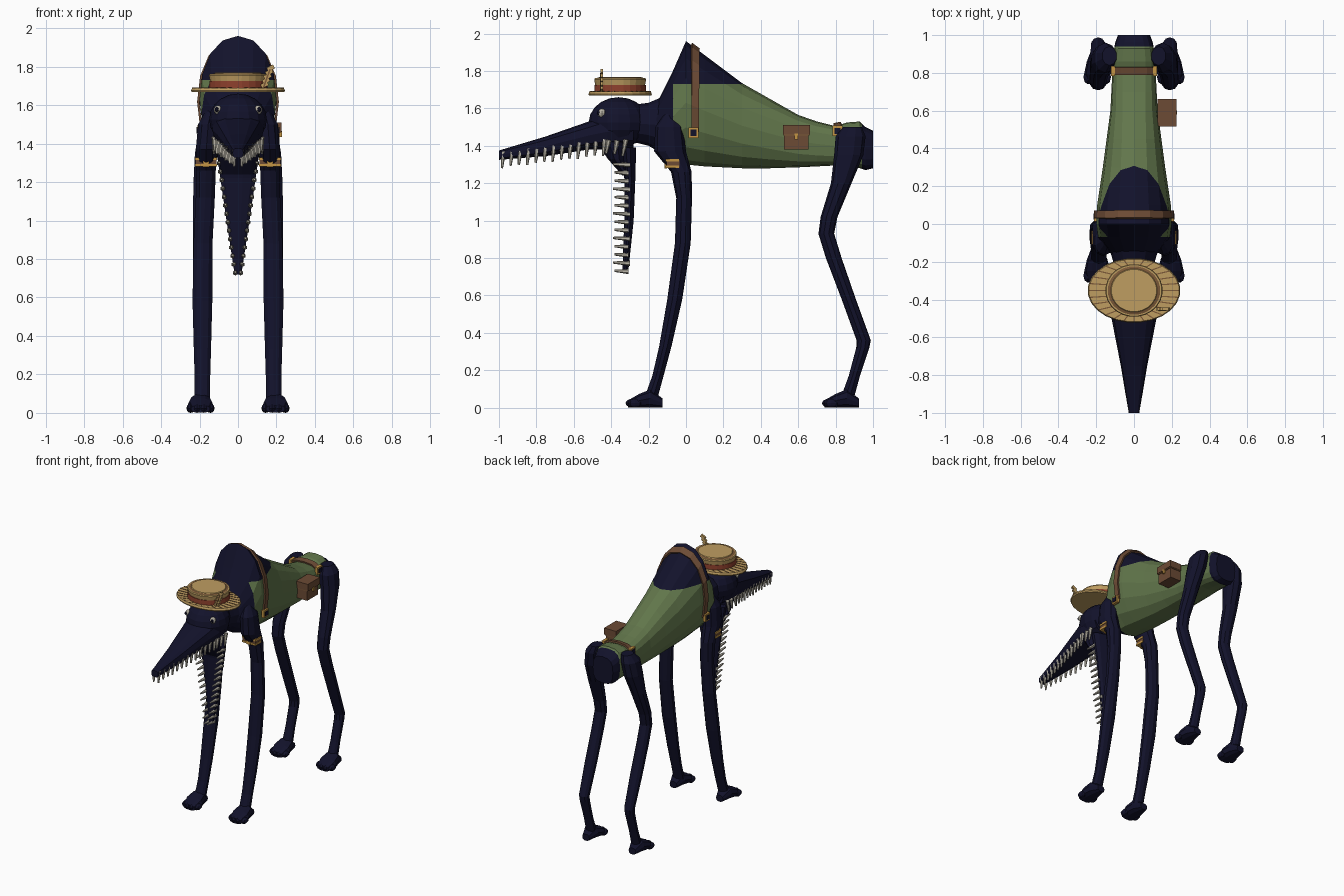
import bpy, bmesh
from math import sin, cos, pi, radians, copysign
from mathutils import Vector, Matrix

if "Cube" in bpy.data.objects:
    bpy.data.objects.remove(bpy.data.objects["Cube"])


def material(name, *rgb):
    mat = bpy.data.materials.new(name)
    mat.use_nodes = True
    mat.diffuse_color = (*rgb, 1)
    mat.node_tree.nodes["Principled BSDF"].inputs["Base Color"].default_value = (*rgb, 1)
    return mat


NAVY = material("dark navy fur", .006, .006, .024)
GREEN = material("green vest", .12, .18, .07)
STRAW = material("straw", .52, .34, .12)
DARK_STRAW = material("dark straw", .2, .1, .04)
RED = material("red ribbon", .26, .05, .025)
LEATHER = material("brown leather", .15, .07, .035)
GOLD = material("gold", .55, .3, .06)
IVORY = material("ivory", .48, .45, .38)


def finish(name, bm, *mats):
    bmesh.ops.recalc_face_normals(bm, faces=bm.faces)
    mesh = bpy.data.meshes.new(name)
    bm.to_mesh(mesh)
    bm.free()
    for mat in mats:
        mesh.materials.append(mat)
    obj = bpy.data.objects.new(name, mesh)
    bpy.context.scene.collection.objects.link(obj)
    return obj


def loft(rings, closed=True):
    """Skin a row of equal point rings; closed rings also get end caps."""
    bm = bmesh.new()
    rows = [[bm.verts.new(p) for p in ring] for ring in rings]
    n = len(rows[0])
    for a, b in zip(rows, rows[1:]):
        for i in range(n if closed else n - 1):
            j = (i + 1) % n
            bm.faces.new((a[i], a[j], b[j], b[i]))
    if closed:
        bm.faces.new(rows[0])
        bm.faces.new(rows[-1])
    return bm


def tube(name, rings, mat, n=10):
    """Upright tube from level ellipses (x, y, z, x radius, y radius)."""
    turn = [2 * pi * (i + .5) / n for i in range(n)]
    return finish(name, loft([[(x + rx * cos(t), y + ry * sin(t), z) for t in turn]
                              for x, y, z, rx, ry in rings]), mat)


def section(ring, angles, x=0, grow=0):
    """Rounded cross-section facing y: (y, half width, bottom, top, roundness)."""
    y, w, low, high, e = ring
    mid, h = (low + high) / 2, (high - low) / 2
    bend = lambda v: copysign(abs(v) ** e, v) if abs(v) > 1e-6 else 0
    return [(x + (w + grow) * bend(cos(t)), y, mid + (h + grow) * bend(sin(t))) for t in angles]


def circle(n):
    return [2 * pi * i / n for i in range(n)]


def box(name, centre, size, mat, spin=0, axis="Z"):
    bm = bmesh.new()
    place = Matrix.Translation(centre) @ Matrix.Rotation(spin, 4, axis) @ Matrix.Diagonal((*size, 1))
    bmesh.ops.create_cube(bm, size=1, matrix=place)
    return finish(name, bm, mat)


def ball(name, centre, size, mat, n=8):
    bm = bmesh.new()
    place = Matrix.Translation(centre) @ Matrix.Diagonal((*size, 1))
    bmesh.ops.create_uvsphere(bm, u_segments=n, v_segments=n // 2 + 2, radius=1, matrix=place)
    return finish(name, bm, mat)


# Humped body, cut cleanly where the vest begins and ends
BODY = [(-.19, .09, 1.40, 1.60, 1), (-.15, .13, 1.36, 1.64, 1), (-.07, .19, 1.31, 1.8, .95),
        (0, .2, 1.3, 1.96, .95), (.1, .195, 1.29, 1.885, .95), (.3, .165, 1.28, 1.735, .9),
        (.45, .145, 1.28, 1.65, .85), (.6, .125, 1.285, 1.565, .75), (.7, .12, 1.29, 1.53, .7),
        (.8, .115, 1.295, 1.505, .65), (.86, .115, 1.29, 1.525, .65), (.93, .105, 1.28, 1.53, .65),
        (.96, .1, 1.27, 1.5, .7), (1, .085, 1.28, 1.48, .7)]
bm = loft([section(r, circle(16)) for r in BODY])
HEM, COLLAR, NECKLINE = .94, -.07, 1.73
for point, normal in (((0, COLLAR, 0), (0, 1, 0)), ((0, HEM, 0), (0, 1, 0)), ((0, 0, NECKLINE), (0, 0, 1))):
    bmesh.ops.bisect_plane(bm, geom=bm.verts[:] + bm.edges[:] + bm.faces[:],
                           plane_co=point, plane_no=normal)
for f in bm.faces:
    c = f.calc_center_median()
    f.material_index = int(COLLAR < c.y < HEM and c.z < NECKLINE)
finish("body_and_vest", bm, NAVY, GREEN)


# Straps over the back, with buckles at their ends
def body_at(y):
    for a, b in zip(BODY, BODY[1:]):
        if a[0] <= y <= b[0]:
            t = (y - a[0]) / (b[0] - a[0])
            return [p + (q - p) * t for p, q in zip(a, b)]


def strap(name, y, start):
    steps = round((180 - 2 * start) / 22.5)
    angles = [radians(start + 22.5 * i) for i in range(steps + 1)]
    bm = loft([section(body_at(v), angles, grow=.008) for v in (y - .02, y + .02)], closed=False)
    obj = finish(name, bm, LEATHER)
    solid = obj.modifiers.new("thickness", "SOLIDIFY")
    solid.thickness, solid.offset = .012, 0


strap("shoulder_strap", .05, -22.5)
strap("hip_strap", .81, 45)
for side, label in ((1, "left"), (-1, "right")):
    for part, x, y, z in (("shoulder", .2, .04, 1.47), ("hip", .112, .81, 1.48)):
        box(f"{label}_{part}_buckle", (side * x, y, z), (.022, .055, .055), GOLD)
        box(f"{label}_{part}_buckle_hole", (side * (x + .01), y, z), (.01, .033, .033), NAVY)

# Pouch on the left flank
box("pouch", (.17, .59, 1.435), (.09, .13, .11), LEATHER)
box("pouch_lid", (.175, .59, 1.485), (.1, .145, .05), LEATHER)
box("pouch_seam", (.176, .59, 1.458), (.09, .14, .008), DARK_STRAW)
box("pouch_clasp", (.222, .59, 1.45), (.012, .02, .03), GOLD)

# Head, snout and neck
ball("skull", (0, -.36, 1.525), (.15, .16, .135), NAVY, 16)
SNOUT = [(-1, .028, 1.325, 1.375, .6), (-.75, .07, 1.345, 1.45, .7), (-.52, .115, 1.38, 1.53, .8),
         (-.42, .135, 1.38, 1.57, .8), (-.28, .12, 1.39, 1.56, .9)]
finish("snout", loft([section(r, circle(12)) for r in SNOUT]), NAVY)
NECK = [(-.28, .1, 1.42, 1.62, 1), (-.2, .11, 1.4, 1.63, 1), (-.13, .13, 1.36, 1.66, 1)]
finish("neck", loft([section(r, circle(12)) for r in NECK]), NAVY)

# Hanging lower jaw and cheek
tube("lower_jaw", [(0, -.325, .72, .018, .016), (0, -.305, 1, .062, .026),
                   (0, -.3, 1.22, .095, .03), (0, -.31, 1.39, .12, .045)], NAVY, 12)
tube("cheek", [(0, -.32, 1.24, .085, .02), (0, -.37, 1.33, .11, .05), (0, -.39, 1.42, .125, .09)], NAVY, 12)


# Rows of blunt teeth
def teeth(name, start, end, count, direction):
    bm = bmesh.new()
    start, end, way = Vector(start), Vector(end), Vector(direction).normalized()
    spin = way.to_track_quat("Z", "Y").to_matrix().to_4x4()
    for side in (1, -1):
        for i in range(count):
            p = start.lerp(end, i / (count - 1))
            depth = .075 if i % 3 else .09
            bmesh.ops.create_cone(bm, cap_ends=True, segments=6, radius1=.014, radius2=.006, depth=depth,
                                  matrix=Matrix.Translation((side * p.x, p.y, p.z)) @ spin)
    finish(name, bm, IVORY)


teeth("upper_teeth", (.11, -.44, 1.39), (.02, -.98, 1.325), 13, (0, -.1, -1))
teeth("back_teeth", (.125, -.33, 1.39), (.12, -.42, 1.395), 3, (0, -.2, -1))
teeth("lower_teeth", (.098, -.345, 1.3), (.014, -.345, .73), 14, (0, -1, .05))

# Eyes
for side, label in ((1, "left"), (-1, "right")):
    ball(f"{label}_eye", (side * .104, -.45, 1.575), (.022, .022, .024), IVORY)
    ball(f"{label}_pupil", (side * .11, -.466, 1.577), (.011, .011, .013), NAVY)

# Straw hat
HX, HY = 0, -.352
hat = lambda *rings: [(HX, HY, z, rx, ry) for z, rx, ry in rings]
tube("hat_brim", hat((1.668, .243, .168), (1.676, .246, .171), (1.69, .24, .166)), STRAW, 24)
tube("hat_ribbon", hat((1.685, .152, .14), (1.725, .15, .138)), RED, 24)
tube("hat_crown", hat((1.724, .146, .134), (1.755, .152, .14), (1.762, .148, .136)), STRAW, 24)
tube("hat_crown_rim", hat((1.76, .148, .136), (1.765, .126, .118)), DARK_STRAW, 24)
tube("hat_crown_top", hat((1.762, .126, .118), (1.769, .12, .112)), STRAW, 24)
for t in circle(28):
    a, b = Vector((.15 * cos(t), .138 * sin(t))), Vector((.238 * cos(t), .164 * sin(t)))
    m, d = (a + b) / 2, b - a
    box("brim_groove", (HX + m.x, HY + m.y, 1.69), (d.length, .006, .005), DARK_STRAW,
        Vector((1, 0)).angle_signed(d) * -1)

# Feather tucked in the ribbon
for i in range(5):
    box("feather_barb", (.138 + .008 * i, -.45, 1.705 + .022 * i), (.038, .014, .022),
        STRAW, radians(-25), "Y")
box("feather_quill", (.15, -.458, 1.74), (.008, .006, .1), DARK_STRAW, radians(20), "Y")

# Legs, paws and arm bands
FRONT_LEG = [(.14, -.08, 1.57, .03, .035), (.155, -.09, 1.5, .055, .075), (.165, -.085, 1.37, .057, .085),
             (.167, -.025, 1.26, .054, .055), (.17, -.01, 1.12, .052, .042), (.182, -.017, .88, .052, .042),
             (.185, -.06, .58, .054, .04), (.185, -.11, .33, .047, .033), (.185, -.15, .17, .042, .03),
             (.187, -.185, .06, .043, .035)]
REAR_LEG = [(.13, .89, 1.5, .04, .05), (.15, .88, 1.45, .06, .08), (.165, .87, 1.35, .062, .078),
            (.18, .83, 1.2, .054, .055), (.19, .765, 1.02, .047, .045), (.19, .75, .93, .045, .042),
            (.19, .79, .8, .045, .042), (.19, .87, .58, .045, .038), (.19, .95, .36, .038, .038),
            (.19, .945, .32, .037, .035), (.19, .9, .17, .036, .03), (.19, .865, .06, .04, .035)]
for side, label in ((1, "left"), (-1, "right")):
    for part, leg, toe in (("front", FRONT_LEG, -.33), ("rear", REAR_LEG, .72)):
        tube(f"{label}_{part}_leg", [(side * r[0], *r[1:]) for r in leg], NAVY)
        x = side * .195
        paw = [(toe + .02, .05, 0, .04, .8), (toe + .08, .068, 0, .075, .8),
               (toe + .14, .055, 0, .1, .8), (toe + .205, .03, 0, .05, .8)]
        finish(f"{label}_{part}_paw", loft([section(r, circle(10), x) for r in paw]), NAVY)
        for i in range(4):
            off = (i - 1.5) * .034
            ball(f"{label}_{part}_toe", (x + off, toe + .038 + abs(off) * .4, .024), (.022, .038, .024), NAVY)
    # Arm band with twin gold bars
    box(f"{label}_arm_band", (side * .166, -.07, 1.305), (.108, .07, .04), LEATHER)
    for z in (1.288, 1.322):
        box(f"{label}_arm_band_bar", (side * .166, -.073, z), (.116, .072, .014), GOLD)
    box(f"{label}_arm_band_buckle", (side * .166, -.108, 1.305), (.03, .012, .052), GOLD)
